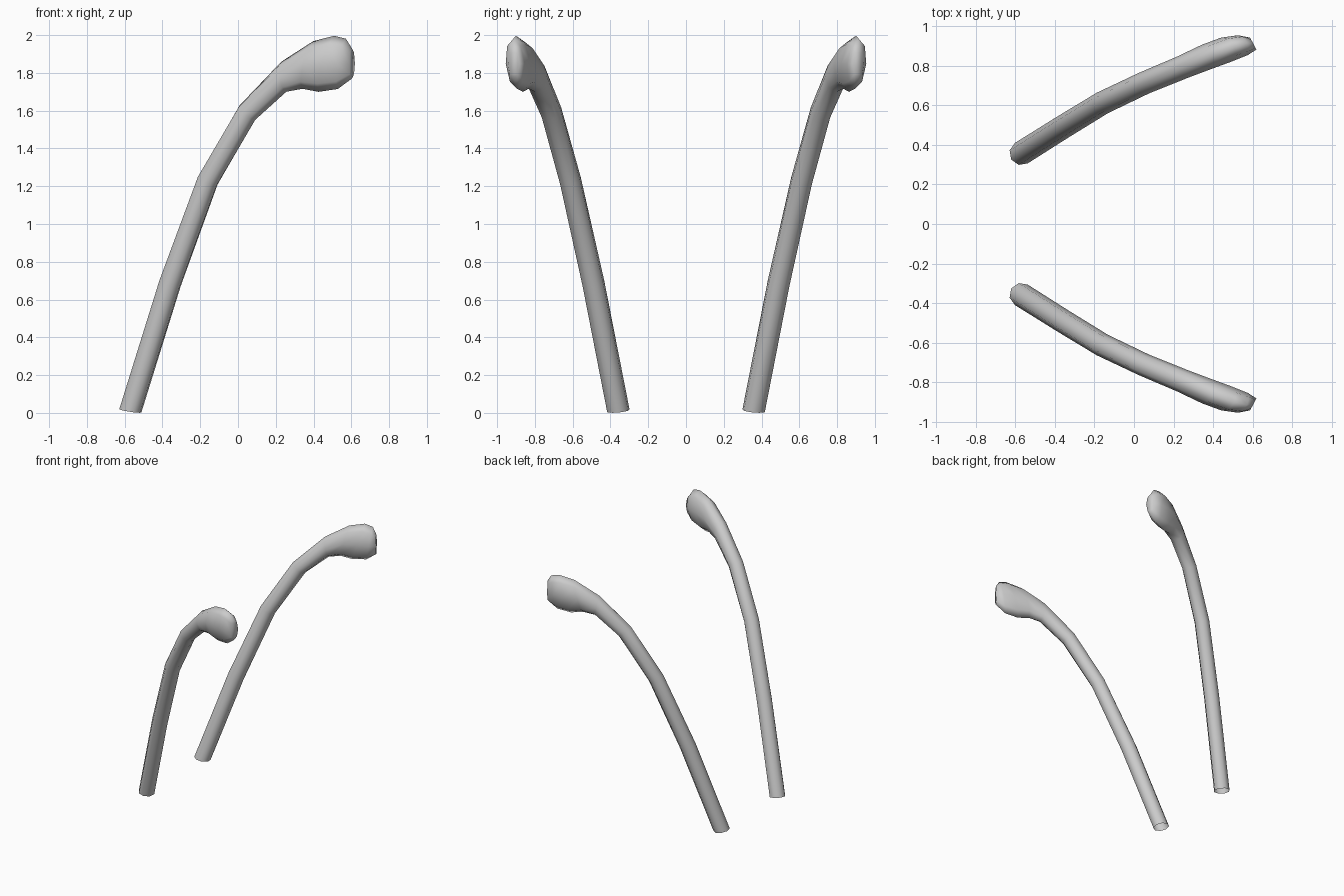
import bpy, bmesh
from math import sin, cos, pi, radians
from mathutils import Vector

if "Cube" in bpy.data.objects:
    bpy.data.objects.remove(bpy.data.objects["Cube"])

SIDES = 8
# Rings from base to tip: centre x, y, z, half height, half width, backward lean, heading (degrees)
RINGS = [
    (-0.570, 0.358, 0.011, 0.061, 0.061, 80, 32),
    (-0.360, 0.490, 0.685, 0.061, 0.060, 68, 31),
    (-0.160, 0.612, 1.230, 0.059, 0.059, 62, 29),
    (0.050, 0.712, 1.590, 0.060, 0.058, 50, 26),
    (0.243, 0.792, 1.780, 0.081, 0.060, 10, 24),
    (0.370, 0.846, 1.842, 0.130, 0.066, -14, 24),
    (0.468, 0.882, 1.848, 0.155, 0.066, -17, 24),
    (0.550, 0.904, 1.848, 0.135, 0.056, -10, 26),
    (0.603, 0.912, 1.850, 0.080, 0.034, 0, 28),
]


def ring(bm, x, y, z, h, w, lean, heading):
    a, t = radians(heading), radians(lean)
    up = Vector((-sin(t) * cos(a), -sin(t) * sin(a), cos(t)))
    side = Vector((-sin(a), cos(a), 0))
    steps = [2 * pi * i / SIDES for i in range(SIDES)]
    return [bm.verts.new(Vector((x, y, z)) + up * h * cos(s) + side * w * sin(s)) for s in steps]


def antenna(name, mirror):
    bm = bmesh.new()
    loops = [ring(bm, *r) for r in RINGS]
    # Stalk and bulb walls, open at the base
    for lo, hi in zip(loops, loops[1:]):
        for i in range(SIDES):
            j = (i + 1) % SIDES
            bm.faces.new((lo[i], lo[j], hi[j], hi[i]))
    # Closed tip
    bm.faces.new(loops[-1])
    if mirror:
        for v in bm.verts:
            v.co.y *= -1
    bmesh.ops.recalc_face_normals(bm, faces=bm.faces)
    for f in bm.faces:
        f.smooth = True
    mesh = bpy.data.meshes.new(name)
    bm.to_mesh(mesh)
    bm.free()
    bpy.context.collection.objects.link(bpy.data.objects.new(name, mesh))


antenna("back_antenna", False)
antenna("front_antenna", True)
